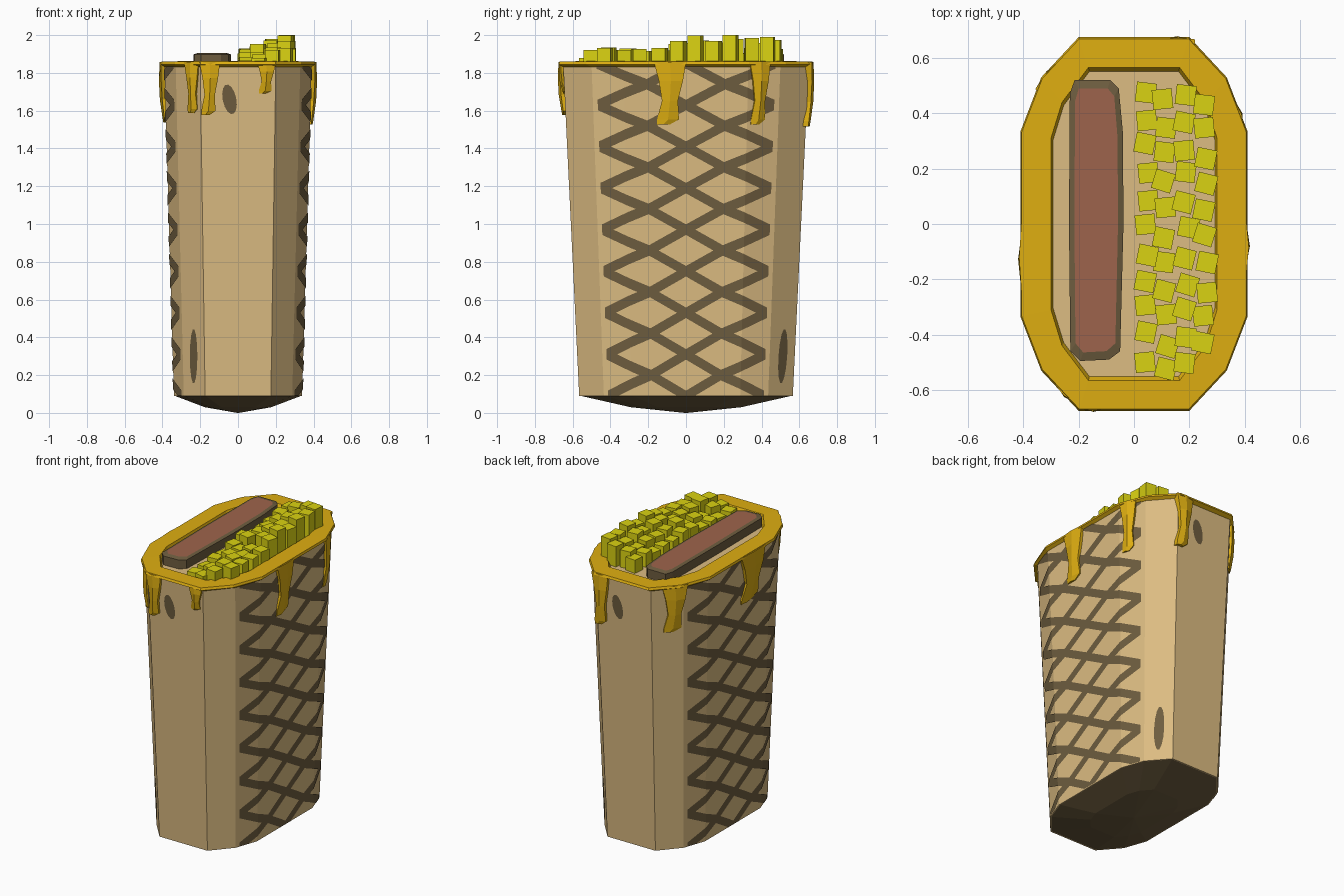
import bpy, bmesh, math, random
from mathutils import Vector

if "Cube" in bpy.data.objects:
    bpy.data.objects.remove(bpy.data.objects["Cube"])

random.seed(4)

def mat(name, r, g, b):
    m = bpy.data.materials.new(name)
    m.diffuse_color = [((c / 255 + 0.055) / 1.055) ** 2.4 for c in (r, g, b)] + [1]
    m.use_nodes = True
    m.node_tree.nodes["Principled BSDF"].inputs["Base Color"].default_value = m.diffuse_color
    return m

TAN = mat("tan crust", 220, 188, 130)
DARK = mat("dark brown", 110, 93, 63)
CHEESE = mat("golden yellow", 222, 174, 17)
CORN = mat("lemon yellow", 218, 210, 18)
MEAT = mat("red brown", 158, 100, 76)

def obj(name, verts, faces, *mats, fix=True):
    me = bpy.data.meshes.new(name)
    me.from_pydata(verts, [], faces)
    if fix:
        bm = bmesh.new()
        bm.from_mesh(me)
        bmesh.ops.recalc_face_normals(bm, faces=bm.faces)
        bm.to_mesh(me)
        bm.free()
    for m in mats:
        me.materials.append(m)
    o = bpy.data.objects.new(name, me)
    bpy.context.collection.objects.link(o)
    return o

def loft(name, rings, m, cap0=True, cap1=True):
    n = len(rings[0])
    faces = [(i * n + j, i * n + (j + 1) % n, (i + 1) * n + (j + 1) % n, (i + 1) * n + j)
             for i in range(len(rings) - 1) for j in range(n)]
    if cap0:
        faces.append(tuple(range(n)))
    if cap1:
        faces.append(tuple(range((len(rings) - 1) * n, len(rings) * n)))
    return obj(name, [p for r in rings for p in r], faces, m)

# Twelve-sided cross-section from one quarter
QUARTER = [(.39, .33), (.33, .5), (.2, .65)]
INNER = [(.30, .31), (.26, .44), (.165, .565)]
RIM = [(.41, .335), (.335, .53), (.2, .675)]

def ring(q, s, z):
    a = q + [(-x, y) for x, y in reversed(q)]
    a += [(-x, -y) for x, y in a]
    return [(x * s, y * s, z) for x, y in a]

def scale(z):
    return .87 + .13 * (z - .09) / 1.77

def side_x(y, z):
    s = scale(z)
    t = abs(y) / s
    return s * (.39 if t < .33 else .39 - .06 * (t - .33) / .17)

def front_y(x, z):
    s = scale(z)
    t = abs(x) / s
    return s * (.65 if t < .2 else .65 - .15 * (t - .2) / .13)

# Body and domed base
loft("body", [ring(QUARTER, .87, .09), ring(QUARTER, 1, 1.84)], TAN)
loft("base", [ring(QUARTER, .87, .092), ring(QUARTER, .45, .03), ring(QUARTER, .01, 0)],
     DARK, cap0=False)

# Lattice on both long sides
def lattice(name, sign):
    verts, faces = [], []
    nodes = [(-.475, 0), (-.33, .58), (-.21, 1), (0, 0), (.21, 1), (.33, .58), (.475, 0)]
    h = .028
    for k in range(-1, 9):
        z0 = .31 + .22 * k
        for d in (-.11, .11):
            base = len(verts)
            for y, t in nodes:
                for dz in (-h, h):
                    z = z0 + d * t + dz
                    yy = y * scale(z)
                    verts.append((sign * (side_x(yy, z) + .004), yy, z))
            for i in range(len(nodes) - 1):
                a = base + 2 * i
                f = (a, a + 2, a + 3, a + 1)
                faces.append(f if sign > 0 else f[::-1])
    o = obj(name, verts, faces, DARK, fix=False)
    bm = bmesh.new()
    bm.from_mesh(o.data)
    for z, up in ((.093, -1), (1.845, 1)):
        bmesh.ops.bisect_plane(bm, geom=bm.verts[:] + bm.edges[:] + bm.faces[:],
                               plane_co=(0, 0, z), plane_no=(0, 0, up), clear_outer=True)
    bm.to_mesh(o.data)
    bm.free()

lattice("right_lattice", 1)
lattice("left_lattice", -1)

# Toasted spots, front and turned half round for the back
def spot(name, cx, cz, rx, rz, tilt, sign):
    v = []
    for i in range(14):
        a = math.tau * i / 14
        u, w = rx * math.cos(a), rz * math.sin(a)
        x = cx + u * math.cos(tilt) - w * math.sin(tilt)
        z = cz + u * math.sin(tilt) + w * math.cos(tilt)
        v.append((sign * x, -sign * (front_y(x, z) + .004), z))
    obj(name, v, [tuple(range(14))], DARK, fix=False)

for nm, s in (("front", 1), ("back", -1)):
    spot(nm + "_upper_spot", -.045, 1.66, .036, .08, .2, s)
    spot(nm + "_lower_spot", -.235, .30, .02, .145, 0, s)

# Melted cheese rim with sunken filling surface
loft("cheese_rim", [ring(QUARTER, 1.0, 1.832), ring(RIM, 1, 1.845), ring(RIM, .99, 1.86),
                    ring(INNER, 1, 1.862), ring(INNER, .97, 1.835)], CHEESE)

# Cheese drips: slab profile (height share, width share, sideways shift)
PROFILE = [(0, 1, 0), (.3, .75, .03), (.62, .5, 0), (.92, .68, -.06), (1, .4, -.2)]

def drip(name, x, y, deg, w, length):
    a = math.radians(deg)
    n, t = Vector((math.cos(a), math.sin(a), 0)), Vector((-math.sin(a), math.cos(a), 0))
    rings = []
    for k, ws, sh in PROFILE:
        c = Vector((x, y, 1.857 - k * length)) - n * .02 * k
        out = .02 + .012 * math.sin(k * math.pi)
        rings.append([c + t * w * (sh + sx * ws) + n * d for sx, d in
                      ((-.5, -.03), (.5, -.03), (.5, out * .6), (0, out), (-.5, out * .6))])
    loft(name, rings, CHEESE)

for i, d in enumerate([(-.15, -.655, -90, .11, .28), (-.24, -.605, -131, .1, .27),
                       (.15, -.65, -90, .1, .165), (.395, -.085, 0, .17, .33),
                       (.37, .39, 19, .115, .33), (.16, .655, 90, .12, .34),
                       (-.295, .54, 139, .16, .31), (-.395, -.12, 180, .25, .32)]):
    drip("cheese_drip_%d" % (i + 1), *d)

# Meat slab with red inset top
slab = [(-.195, -.495), (-.09, -.49), (-.05, -.46), (-.038, 0), (-.04, .33), (-.055, .49),
        (-.085, .52), (-.215, .52), (-.232, .47), (-.235, 0), (-.23, -.46)]
n = len(slab)
top = [(-.137 + (x + .137) * .8, .02 + (y - .02) * .94, 1.905) for x, y in slab]
o = loft("meat_slab", [[(x, y, 1.80) for x, y in slab], [(x, y, 1.898) for x, y in slab], top], DARK)
o.data.materials.append(MEAT)
for f in o.data.polygons:
    if f.normal.z > .9 and f.center.z > 1.903:
        f.material_index = 1

# Filling cubes packed in four staggered columns
def cube(i, x, y, h):
    a = random.choice((-.25, -.12, .1, -.3, -.2))
    r = .036
    c, s = math.cos(a) * r, math.sin(a) * r
    base = [(x + c - s, y + s + c), (x - c - s, y - s + c), (x - c + s, y - s - c), (x + c + s, y + s - c)]
    loft("filling_cube_%d" % i, [[(*p, 1.82) for p in base], [(*p, h) for p in base]], CORN)

count = 0
for col, (x, y0, rows) in enumerate([(.045, .48, 11), (.112, .445, 11), (.188, .47, 11), (.258, .44, 10)]):
    for r in range(rows):
        y = y0 - r * .0975 + random.uniform(-.01, .01)
        high = 2.0 if y > -.12 else 1.955
        h = high - (.07, .045, .02, 0)[col] - random.uniform(0, .035)
        if (col, r) == (3, 2):
            h = 2.0
        count += 1
        cube(count, x + random.uniform(-.01, .01), y, h)
